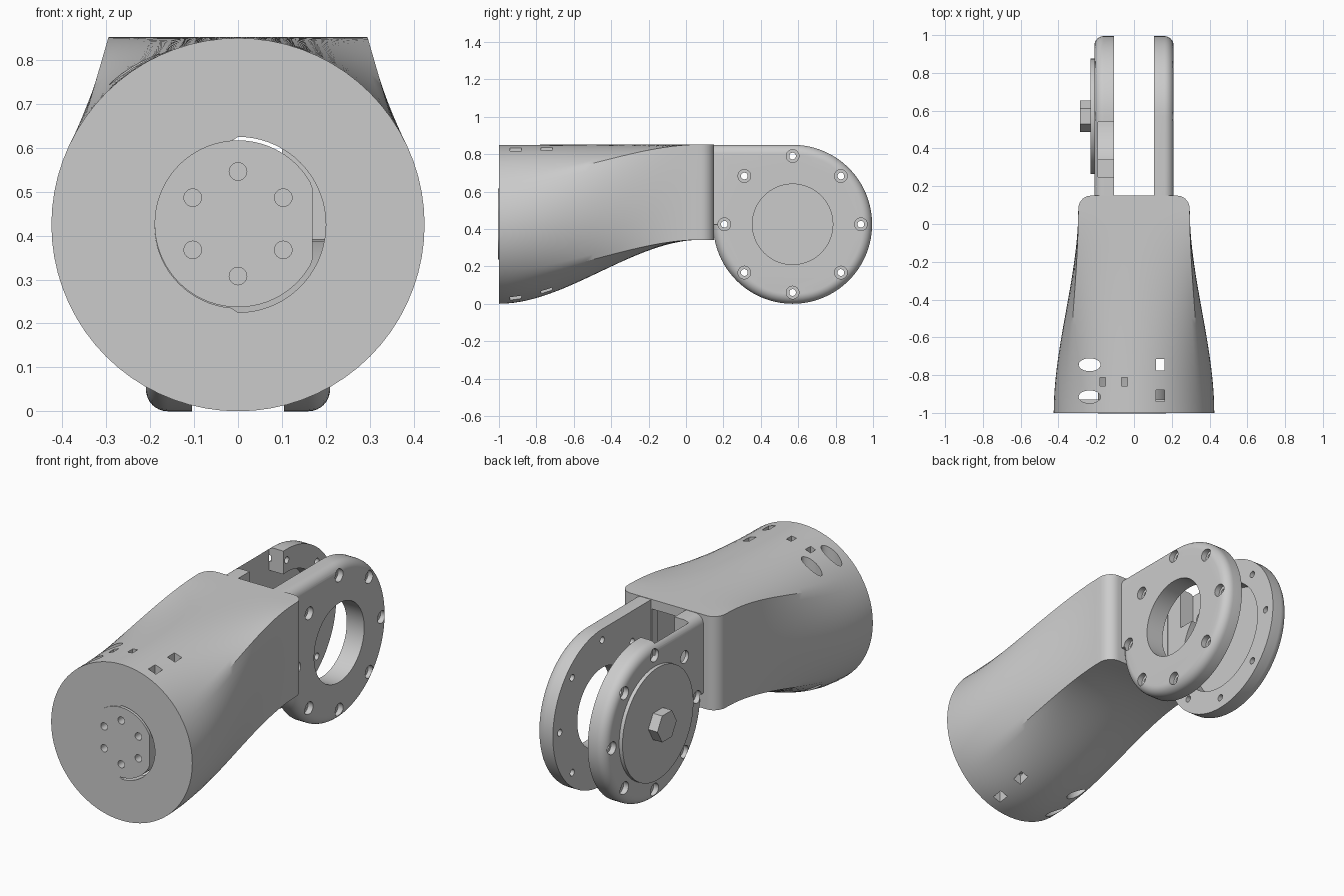
import bpy, bmesh
from math import sin, cos, pi, radians, sqrt
from mathutils import Matrix, Vector

if "Cube" in bpy.data.objects:
    bpy.data.objects.remove(bpy.data.objects["Cube"])

R, CY, CZ = 0.425, 0.57, 0.425      # main radius, fork pivot


def finish(bm, name):
    bmesh.ops.recalc_face_normals(bm, faces=bm.faces)
    me = bpy.data.meshes.new(name)
    bm.to_mesh(me)
    bm.free()
    ob = bpy.data.objects.new(name, me)
    bpy.context.collection.objects.link(ob)
    return ob


def loft(name, rings):
    bm = bmesh.new()
    vs = [[bm.verts.new(p) for p in ring] for ring in rings]
    n = len(rings[0])
    for a, b in zip(vs, vs[1:]):
        for i in range(n):
            j = (i + 1) % n
            bm.faces.new((a[i], a[j], b[j], b[i]))
    bm.faces.new(vs[0])
    bm.faces.new(vs[-1])
    return finish(bm, name)


def cylinders(name, specs, axis, seg=32):
    """specs: (centre, radius, length) along the given axis"""
    bm = bmesh.new()
    rot = Vector((0, 0, 1)).rotation_difference(Vector(axis)).to_matrix().to_4x4()
    for c, r, length in specs:
        bmesh.ops.create_cone(bm, cap_ends=True, segments=seg, radius1=r, radius2=r,
                              depth=length, matrix=Matrix.Translation(c) @ rot)
    return finish(bm, name)


def boxes(name, specs):
    bm = bmesh.new()
    for c, s in specs:
        bmesh.ops.create_cube(bm, size=1, matrix=Matrix.Translation(c) @ Matrix.Diagonal((*s, 1)))
    return finish(bm, name)


def cut(ob, cutter):
    cutter.hide_render = True
    m = ob.modifiers.new("cut", 'BOOLEAN')
    m.operation, m.solver, m.object = 'DIFFERENCE', 'EXACT', cutter
    bpy.context.view_layer.objects.active = ob
    bpy.ops.object.modifier_apply(modifier=m.name)
    bpy.data.objects.remove(cutter)


def body_ring(y, inset=0.0, squeeze=0.0, n=72):
    """round at the front, blending to a box near the fork"""
    s = min(1, (y + 1) / 1.08)
    t = s * s * (3 - 2 * s)
    clamp = lambda v: max(-1, min(1, v))
    ring = []
    for i in range(n):
        a = 2 * pi * i / n
        k = radians(35 if sin(a) >= 0 else 40)
        r = R - inset
        bx = (0.295 - inset) * clamp(cos(a) / cos(k))
        bz = 0.597 + (0.255 - inset) * clamp(sin(a) / sin(k))
        x = r * cos(a) * (1 - t) + bx * t
        z = (CZ + r * sin(a)) * (1 - t) + bz * t
        ring.append((x * (1 - squeeze / 0.295), y, z))
    return ring


# arm body with softened rear corners
rings = [body_ring(-1 + 1.08 * i / 28) for i in range(29)]
for i in range(1, 8):
    a = pi / 2 * i / 7
    rings.append(body_ring(0.08 + 0.07 * sin(a), squeeze=0.065 * (1 - cos(a))))
body = loft("arm_body", rings)

# hollow inside and rear window between the fork plates
cut(body, loft("hollow", [body_ring(-0.93 + 1.03 * i / 20, 0.05) for i in range(21)]))
cut(body, boxes("rear_window", [((0, 0.15, 0.61), (0.2, 0.3, 0.38))]))

# front shaft opening, slightly wider on the right half
opening = [((0.2 if cos(a) >= 0 else 0.19) * cos(a), (0.2 if cos(a) >= 0 else 0.19) * sin(a))
           for a in [radians(-90 + 5 * i) for i in range(72)]]
cut(body, loft("shaft_opening", [[(x, y, CZ + z) for x, z in opening] for y in (-1.1, -0.85)]))

# small openings in the top and bottom walls
slots = []
for z in (0.0, 0.85):
    slots += [((0.14, y, z), (0.045, 0.06, 0.4)) for y in (-0.91, -0.745)]
slots += [((x, -0.835, 0.85), (0.03, 0.045, 0.3)) for x in (-0.165, -0.05)]
cut(body, boxes("slots", slots))
bm = bmesh.new()
for y in (-0.915, -0.745):
    for z in (0.03, 0.82):
        bmesh.ops.create_cone(bm, cap_ends=True, segments=32, radius1=1, radius2=1, depth=0.4,
                              matrix=Matrix.Translation((-0.235, y, z)) @ Matrix.Diagonal((0.058, 0.034, 1, 1)))
cut(body, finish(bm, "oval_holes"))

# output shaft: disc with one flat side and six screw holes
prof = [(min(0.17, 0.19 * cos(2 * pi * i / 72)), 0.19 * sin(2 * pi * i / 72)) for i in range(72)]
shaft = loft("output_shaft", [[(x, y, CZ + 0.002 + z) for x, z in prof] for y in (-1.004, -0.88)])
cut(shaft, cylinders("shaft_holes", [((0.119 * sin(k * pi / 3), -1, CZ + 0.002 + 0.119 * cos(k * pi / 3)),
                                      0.02, 0.14) for k in range(6)], (0, 1, 0), 24))


def plate_ring(x, d):
    pts = [(x, CY + (R - d) * sin(a), CZ + (R - d) * cos(a))
           for a in [radians(4 * i) for i in range(67)] + [radians(270)]]
    return pts + [(x, 0.11, CZ), (x, 0.11, CZ + R - d)]


def fork_plate(name, side, bore):
    f = 0.05
    rings = [plate_ring(side * 0.105, 0)]
    for i in range(9):
        a = pi / 2 * i / 8
        rings.append(plate_ring(side * (0.21 - f + f * sin(a)), f * (1 - cos(a))))
    ob = loft(name, rings)
    bolts = [(CY + 0.365 * cos(k * pi / 4), CZ + 0.365 * sin(k * pi / 4)) for k in range(8)]
    cut(ob, cylinders("bolt_holes", [((side * 0.16, y, z), 0.018, 0.3) for y, z in bolts], (1, 0, 0)))
    cut(ob, cylinders("counterbores", [((side * 0.23, y, z), 0.034, 0.1) for y, z in bolts], (1, 0, 0)))
    cut(ob, cylinders("bore", [((side * 0.16, CY, CZ), bore, 0.3)], (1, 0, 0), 72))
    return ob


# fork: open right plate, left plate with a cable notch
right_plate = fork_plate("right_fork_plate", 1, 0.215)
left_plate = fork_plate("left_fork_plate", -1, 0.3)
cut(left_plate, boxes("cable_notch", [((-0.12, 0.395, 0.8), (0.14, 0.29, 0.36))]))

# pivot cap and hex bolt on the left
cap = cylinders("pivot_cap", [((-0.21, CY, CZ), 0.305, 0.04)], (1, 0, 0), 72)
bm = bmesh.new()
bolt = loft("hex_bolt", [[(x, CY + 0.083 * cos(k * pi / 3), CZ + 0.083 * sin(k * pi / 3)) for k in range(6)]
                         for x in (-0.285, -0.22)])
bm.free()

# smooth shading with sharp edges kept
for ob in (body, shaft, right_plate, left_plate, cap):
    bpy.ops.object.select_all(action='DESELECT')
    ob.select_set(True)
    bpy.context.view_layer.objects.active = ob
    bpy.ops.object.shade_smooth_by_angle(angle=radians(30))
